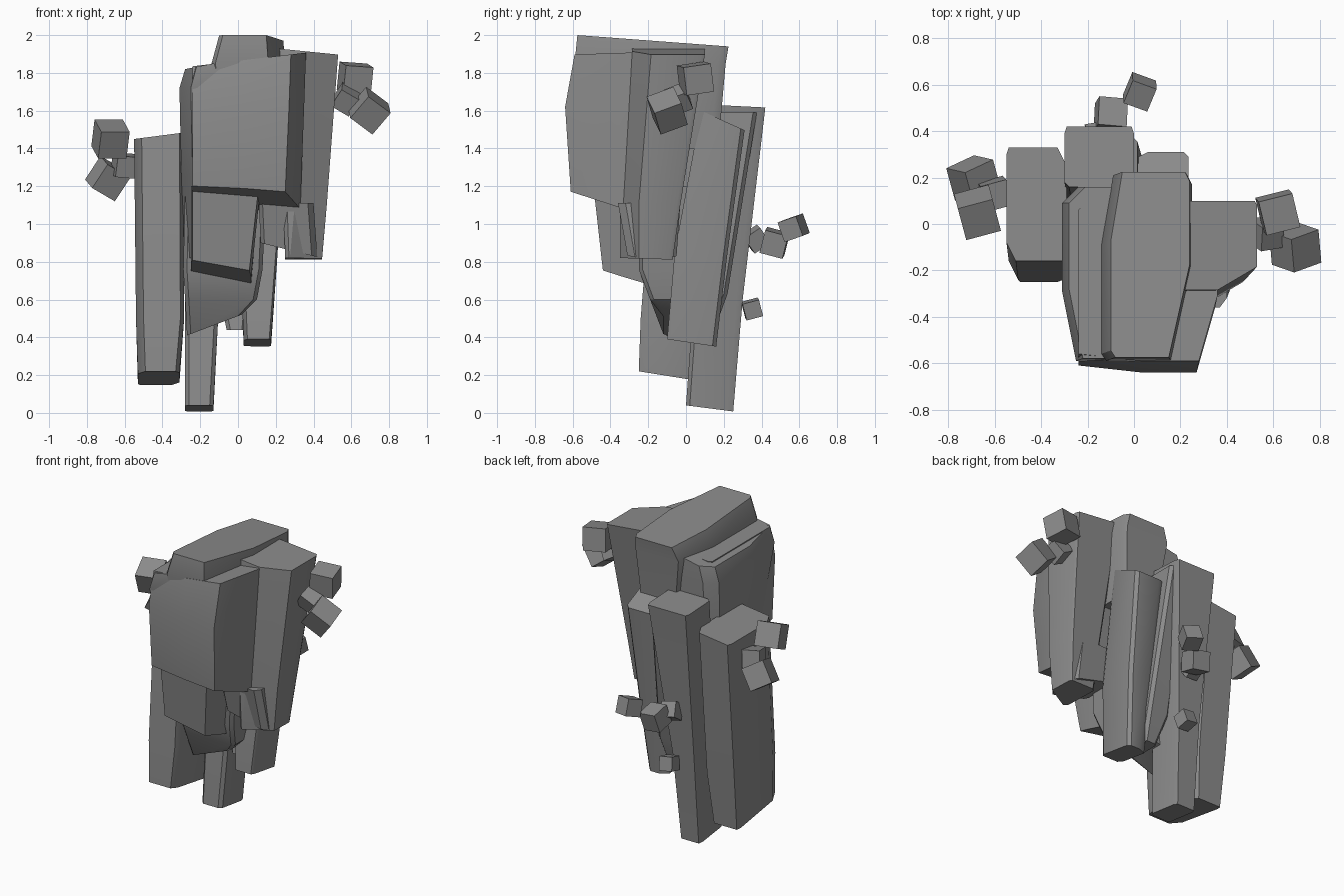
import bpy, bmesh, math
from mathutils import Matrix, Euler

if "Cube" in bpy.data.objects:
    bpy.data.objects.remove(bpy.data.objects["Cube"], do_unlink=True)

stone = bpy.data.materials.new("grey_stone")
stone.use_nodes = True
stone.diffuse_color = (0.26, 0.26, 0.26, 1)
stone.node_tree.nodes["Principled BSDF"].inputs["Base Color"].default_value = stone.diffuse_color


def finish(name, bm, smooth):
    bmesh.ops.recalc_face_normals(bm, faces=bm.faces)
    mesh = bpy.data.meshes.new(name)
    bm.to_mesh(mesh)
    bm.free()
    mesh.materials.append(stone)
    obj = bpy.data.objects.new(name, mesh)
    bpy.context.collection.objects.link(obj)
    if smooth:
        bpy.ops.object.select_all(action='DESELECT')
        obj.select_set(True)
        bpy.context.view_layer.objects.active = obj
        bpy.ops.object.shade_smooth_by_angle(angle=math.radians(30))


def outline(x0, x1, y0, y1, cuts):
    """Rectangle with each corner cut by its own (dx, dy), anticlockwise."""
    (ax, ay), (bx, by), (cx, cy), (dx, dy) = cuts
    return [(x0, y0 + ay), (x0 + ax, y0), (x1 - bx, y0), (x1, y0 + by),
            (x1, y1 - cy), (x1 - cx, y1), (x0 + dx, y1), (x0, y1 - dy)]


def column(name, rings, front_left=(.02, .02), front_right=(.02, .02),
           back_right=(.02, .02), back_left=(.02, .02), base=(0, 0), cap=(0, 0)):
    """Loft rings of (z, x0, x1, y0, y1); base and cap slope along x and y."""
    bm = bmesh.new()
    cuts = (front_left, front_right, back_right, back_left)
    loops = []
    for i, (z, x0, x1, y0, y1) in enumerate(rings):
        sx, sy = base if i == 0 else cap if i == len(rings) - 1 else (0, 0)
        loops.append([bm.verts.new((x, y, z + sx * (x - x0) + sy * (y - y0)))
                      for x, y in outline(x0, x1, y0, y1, cuts)])
    for low, high in zip(loops, loops[1:]):
        for k in range(len(low)):
            n = (k + 1) % len(low)
            bm.faces.new((low[k], low[n], high[n], high[k]))
    bm.faces.new(loops[0])
    bm.faces.new(loops[-1])
    finish(name, bm, True)


# Upper front mass with a bowed front
column("upper_block",
       [(1.21, -.24, .33, -.61, -.1), (1.62, -.24, .35, -.64, 0), (1.835, -.24, .36, -.59, .08)],
       front_left=(.27, .03), front_right=(.08, .28), base=(-.08, -.3), cap=(.12, 0))

# Crest standing above the upper mass
column("crest",
       [(1.4, -.08, .22, -.5, .17), (1.85, -.14, .25, -.59, .21), (2.0, -.1, .24, -.575, .225)],
       front_left=(.02, .03), front_right=(.09, .4), back_right=(.02, .04),
       back_left=(.05, .3), cap=(0, -.075))

# Left shoulder of the upper mass
column("left_shoulder",
       [(.82, -.29, 0, -.38, .1), (1.25, -.3, 0, -.46, .13), (1.72, -.31, 0, -.59, .16), (1.82, -.28, 0, -.58, .16)],
       front_left=(.06, .3), back_left=(.07, .07), cap=(.2, 0))

# Middle front block and tapering underside
column("middle_block",
       [(.81, -.25, .07, -.44, 0), (1.2, -.25, .12, -.49, 0)],
       front_left=(.01, .06), front_right=(.01, .1), base=(-.18, -.3))
column("underside",
       [(.41, -.27, .02, -.12, .12), (.6, -.28, .1, -.19, .12), (.76, -.29, .13, -.25, .12), (1.2, -.28, .15, -.25, .12)],
       base=(.38, 0))

# Right column and its foot
column("right_column",
       [(.82, .25, .445, -.35, -.07), (1.1, .24, .47, -.35, -.03), (1.93, .2, .53, -.285, .1)],
       front_right=(.17, .1), back_right=(.01, .02), base=(0, -.03), cap=(-.1, 0))
column("right_foot",
       [(.9, .12, .42, -.31, -.05), (1.11, .11, .4, -.36, -.03)],
       front_right=(.03, .04), base=(-.25, 0))

# Left column
column("left_column",
       [(.22, -.53, -.31, -.25, .2), (.5, -.54, -.285, -.24, .24), (1.45, -.55, -.29, -.16, .33)],
       front_left=(.04, .08), front_right=(.02, .05), back_right=(.04, .08),
       back_left=(.01, .03), base=(0, -.16), cap=(.13, 0))

# Rear columns
column("long_rear_column",
       [(.04, -.28, -.13, 0, .25), (.6, -.28, -.1, .04, .3), (1.63, -.3, 0, .16, .42)],
       back_left=(.01, .03), back_right=(.01, .03), base=(0, -.13), cap=(0, -.05))
column("rear_right_column",
       [(.39, .03, .175, -.1, .16), (.85, .01, .21, -.06, .22), (1.6, 0, .235, .08, .31)],
       front_left=(.02, .04), front_right=(.01, .02), back_left=(.06, .03),
       base=(0, -.15), cap=(0, -.45))
column("rear_sliver",
       [(.44, -.06, .04, 0, .15), (.63, -.1, .06, .03, .22), (1.59, -.12, .015, .1, .375)])

# Loose cubes in three groups: position, size, tilt in degrees
groups = {
    "left": [((-.675, .05, 1.45), .155, (25, 0, 15)), ((-.69, .19, 1.24), .15, (20, 28, 25)),
             ((-.6, .13, 1.31), .115, (10, 5, 15))],
    "right": [((.62, .05, 1.77), .15, (8, 4, 14)), ((.695, -.1, 1.6), .152, (25, 35, 20)),
              ((.57, -.04, 1.66), .11, (25, 30, 10))],
    "rear": [((-.1, .47, .9), .125, (-15, 8, -5)), ((.025, .57, .98), .11, (18, 8, -20)),
             ((-.15, .37, .92), .1, (35, 10, 10)), ((-.12, .35, .55), .09, (15, 8, 5))],
}
for side, cubes in groups.items():
    for i, (place, size, tilt) in enumerate(cubes):
        bm = bmesh.new()
        turn = Euler([math.radians(a) for a in tilt]).to_matrix().to_4x4()
        bmesh.ops.create_cube(bm, size=size, matrix=Matrix.Translation(place) @ turn)
        finish(f"{side}_cube_{i + 1}", bm, False)
